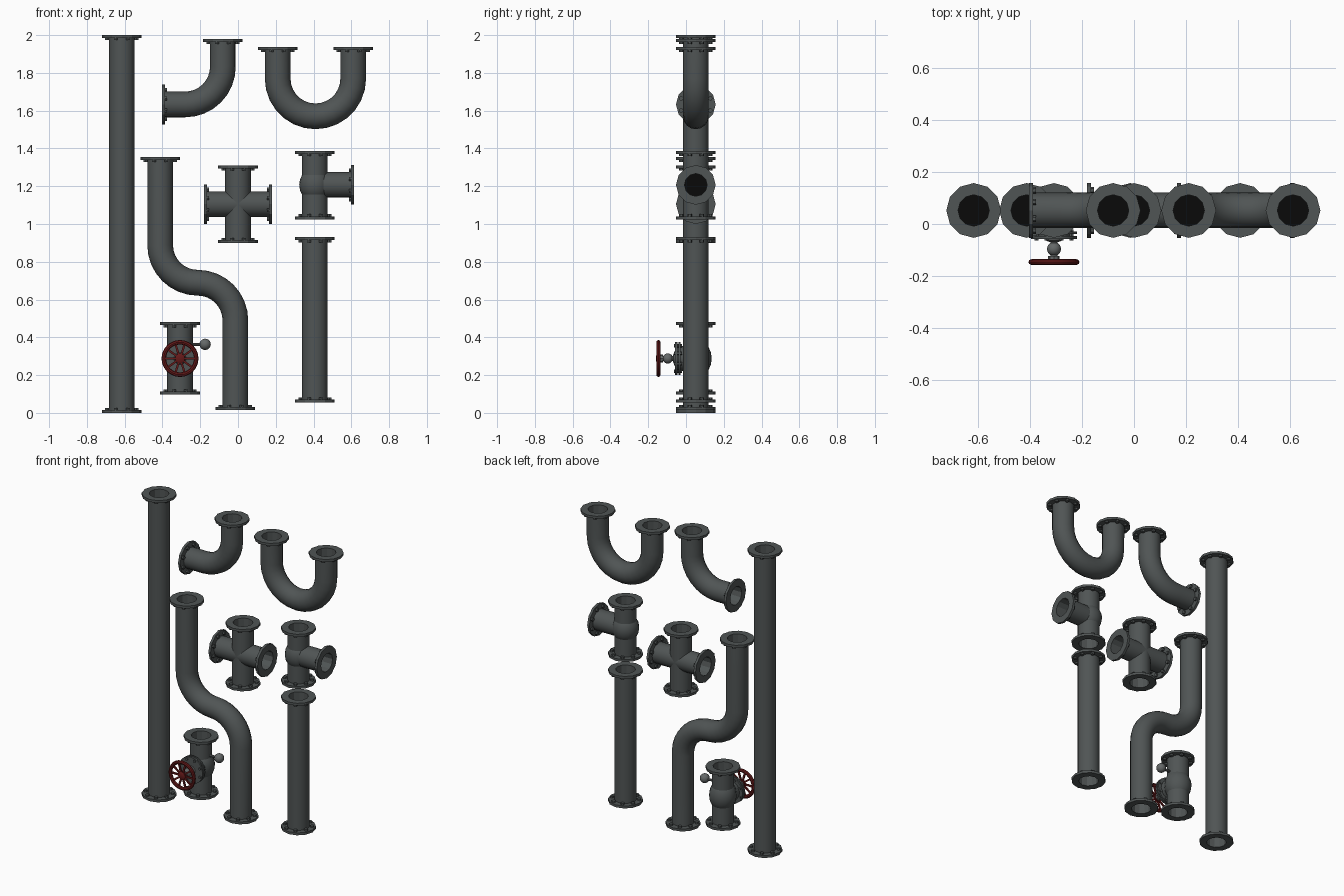
import bpy, bmesh
from math import pi, sin, cos, radians
from mathutils import Vector, Matrix

if "Cube" in bpy.data.objects:
    bpy.data.objects.remove(bpy.data.objects["Cube"])

PIPE_R, BORE_R, FLANGE_R, DEPTH = 0.068, 0.06, 0.105, 0.1
Y = 0.052
UP, DOWN, LEFT, RIGHT, FRONT = (Vector(v) for v in
    ((0, 0, 1), (0, 0, -1), (1, 0, 0), (-1, 0, 0), (0, -1, 0)))


def material(name, colour, rough=0.6):
    m = bpy.data.materials.new(name)
    m.use_nodes = True
    m.diffuse_color = (*colour, 1)
    b = m.node_tree.nodes["Principled BSDF"]
    b.inputs["Base Color"].default_value = (*colour, 1)
    b.inputs["Roughness"].default_value = rough
    return m


IRON = material("iron grey", (0.08, 0.09, 0.09))
DARK = material("bore black", (0.003, 0.003, 0.003))
STEEL = material("stem steel", (0.13, 0.14, 0.14))
RED = material("wheel red", (0.13, 0.01, 0.01))


def finish(name, bm, mats, angle=40):
    bmesh.ops.remove_doubles(bm, verts=bm.verts, dist=1e-5)
    bmesh.ops.recalc_face_normals(bm, faces=bm.faces)
    me = bpy.data.meshes.new(name)
    bm.to_mesh(me)
    bm.free()
    ob = bpy.data.objects.new(name, me)
    bpy.context.scene.collection.objects.link(ob)
    for m in mats:
        me.materials.append(m)
    bpy.ops.object.select_all(action="DESELECT")
    ob.select_set(True)
    bpy.context.view_layer.objects.active = ob
    bpy.ops.object.shade_smooth_by_angle(angle=radians(angle))
    return ob


def place(origin, axis):
    turn = UP.rotation_difference(axis) if axis != DOWN else Matrix.Rotation(pi, 3, "X").to_quaternion()
    return Matrix.Translation(origin) @ turn.to_matrix().to_4x4()


def spin_profile(bm, profile, sides):
    verts = [bm.verts.new((r, 0, h)) for r, h in profile]
    edges = [bm.edges.new(p) for p in zip(verts, verts[1:])]
    bmesh.ops.spin(bm, geom=verts + edges, cent=(0, 0, 0), axis=UP, angle=2 * pi, steps=sides)
    bmesh.ops.remove_doubles(bm, verts=bm.verts, dist=1e-5)


def lathe(name, profile, origin, axis, mat, sides=16):
    bm = bmesh.new()
    spin_profile(bm, profile, sides)
    bm.transform(place(origin, axis))
    return finish(name, bm, [mat])


def bolts(bm, count, radius, size, h, length):
    for i in range(count):
        a = 2 * pi * (i + 0.5) / count
        bmesh.ops.create_cone(bm, cap_ends=True, segments=6, radius1=size, radius2=size, depth=length,
                              matrix=Matrix.Translation((radius * cos(a), radius * sin(a), h)))


def flange(name, origin, axis):
    # plate with an open mouth, a dark bore end and bolt heads behind
    bm = bmesh.new()
    spin_profile(bm, [(0, -DEPTH), (BORE_R, -DEPTH), (BORE_R, 0), (FLANGE_R, 0), (FLANGE_R, -0.016),
                      (0.064, -0.016), (0.064, -DEPTH - 0.004), (0, -DEPTH - 0.004)], 12)
    for f in bm.faces:
        if all(abs(v.co.z + DEPTH) < 1e-4 for v in f.verts):
            f.material_index = 1
    bolts(bm, 8, 0.084, 0.012, -0.021, 0.012)
    bm.transform(place(origin, axis))
    finish(name, bm, [IRON, DARK], 25)


def tube(name, path, sides=16):
    # sweep a ring along a path lying in the x-z plane
    pts = [Vector((x, Y, z)) for x, z in path]
    bm = bmesh.new()
    rings = []
    for i, p in enumerate(pts):
        t = (pts[min(i + 1, len(pts) - 1)] - pts[max(i - 1, 0)]).normalized()
        n = t.cross(Vector((0, 1, 0)))
        rings.append([bm.verts.new(p + PIPE_R * (cos(2 * pi * k / sides) * n + Vector((0, sin(2 * pi * k / sides), 0))))
                      for k in range(sides)])
    for a, b in zip(rings, rings[1:]):
        for k in range(sides):
            j = (k + 1) % sides
            bm.faces.new((a[k], a[j], b[j], b[k]))
    finish(name, bm, [IRON])


def arc(cx, cz, r, start, end, steps=8):
    angles = [radians(start + (end - start) * i / steps) for i in range(steps + 1)]
    return [(cx + r * cos(a), cz + r * sin(a)) for a in angles]


def run(name, path, start_axis, end_axis):
    # a pipe with a flange on both ends; the tube stops inside each plate
    ends = [Vector((x, Y, z)) for x, z in (path[0], path[-1])]
    flange(name + "_start_flange", ends[0], start_axis)
    flange(name + "_end_flange", ends[1], end_axis)
    inner = [e - a * 0.008 for e, a in zip(ends, (start_axis, end_axis))]
    tube(name, [(inner[0].x, inner[0].z)] + path[1:-1] + [(inner[1].x, inner[1].z)])


def ball(name, centre, radius, mat, stretch=1.0):
    bm = bmesh.new()
    bmesh.ops.create_uvsphere(bm, u_segments=16, v_segments=10, radius=radius)
    bm.transform(Matrix.Translation(centre) @ Matrix.Diagonal((1, 1, stretch, 1)))
    finish(name, bm, [mat])


# straight pipes
run("long_pipe", [(-0.615, 0), (-0.615, 2)], DOWN, UP)
run("short_pipe", [(0.407, 0.055), (0.407, 0.93)], DOWN, UP)

# bent pipes
run("elbow_pipe", [(-0.403, 1.633)] + arc(-0.28, 1.833, 0.2, -90, 0) + [(-0.08, 1.98)], RIGHT, UP)
run("u_pipe", [(0.21, 1.937)] + arc(0.41, 1.77, 0.2, 180, 360, 14) + [(0.61, 1.937)], UP, UP)
run("s_pipe", [(-0.412, 1.355)] + arc(-0.213, 0.888, 0.199, 180, 270)
    + arc(-0.213, 0.49, 0.199, 90, 0)[1:] + [(-0.014, 0.015)], UP, DOWN)

# cross fitting
run("cross_upright", [(0, 0.9), (0, 1.31)], DOWN, UP)
run("cross_arm", [(-0.18, 1.105), (0.18, 1.105)], RIGHT, LEFT)

# tee fitting
run("tee_upright", [(0.407, 1.025), (0.407, 1.387)], DOWN, UP)
flange("tee_arm_flange", Vector((0.615, Y, 1.207)), LEFT)
tube("tee_arm", [(0.407, 1.207), (0.607, 1.207)])
ball("tee_bulge", (0.407, Y, 1.207), 0.083, IRON, 1.1)

# valve body, bonnet and bonnet plates
VX, VZ = -0.307, 0.288
run("valve_body", [(VX, 0.097), (VX, 0.48)], DOWN, UP)
ball("valve_bulge", (VX, Y, VZ), 0.084, IRON, 1.2)
bonnet = Vector((VX, 0, VZ))
lathe("valve_bonnet", [(0, -0.05), (0.066, -0.05), (0.066, 0.028), (0.088, 0.028), (0.088, 0.039),
                       (0.06, 0.039), (0.06, 0.046), (0.088, 0.046), (0.088, 0.057), (0, 0.057)],
      bonnet, FRONT, IRON)
bm = bmesh.new()
bolts(bm, 8, 0.073, 0.009, 0.043, 0.042)
bm.transform(place(bonnet, FRONT))
finish("bonnet_bolts", bm, [IRON])

# valve stem with a round gland
lathe("valve_stem", [(0, 0.05), (0.036, 0.05), (0.03, 0.064), (0.014, 0.07), (0.014, 0.135), (0, 0.135)],
      bonnet, FRONT, STEEL, 12)
ball("stem_gland", (VX, -0.096, VZ), 0.027, STEEL)
lathe("stem_collar", [(0, 0.122), (0.022, 0.122), (0.022, 0.136), (0, 0.136)], bonnet, FRONT, STEEL, 8)

# hand wheel: rim, hub and spokes
wheel = Vector((VX, -0.146, VZ))
rim = [(0.086 + 0.012 * cos(2 * pi * k / 8), 0.011 * sin(2 * pi * k / 8)) for k in range(9)]
lathe("wheel_rim", rim, wheel, FRONT, RED, 24)
lathe("wheel_hub", [(0, -0.01), (0.026, -0.01), (0.026, 0.007), (0.016, 0.012), (0, 0.012)], wheel, FRONT, RED, 12)
bm = bmesh.new()
for i in range(10):
    spoke = Matrix.Rotation(2 * pi * i / 10, 4, "Z") @ Matrix.Translation((0.05, 0, 0))
    bmesh.ops.create_cube(bm, size=1, matrix=spoke @ Matrix.Diagonal((0.066, 0.011, 0.009, 1)))
bm.transform(place(wheel, FRONT))
finish("wheel_spokes", bm, [RED])

# side knob on its rod
knob = Vector((-0.174, Y, 0.363))
lathe("knob_rod", [(0, 0), (0.008, 0), (0.008, 0.1), (0, 0.1)], knob, RIGHT, STEEL, 8)
ball("side_knob", knob, 0.03, STEEL)
